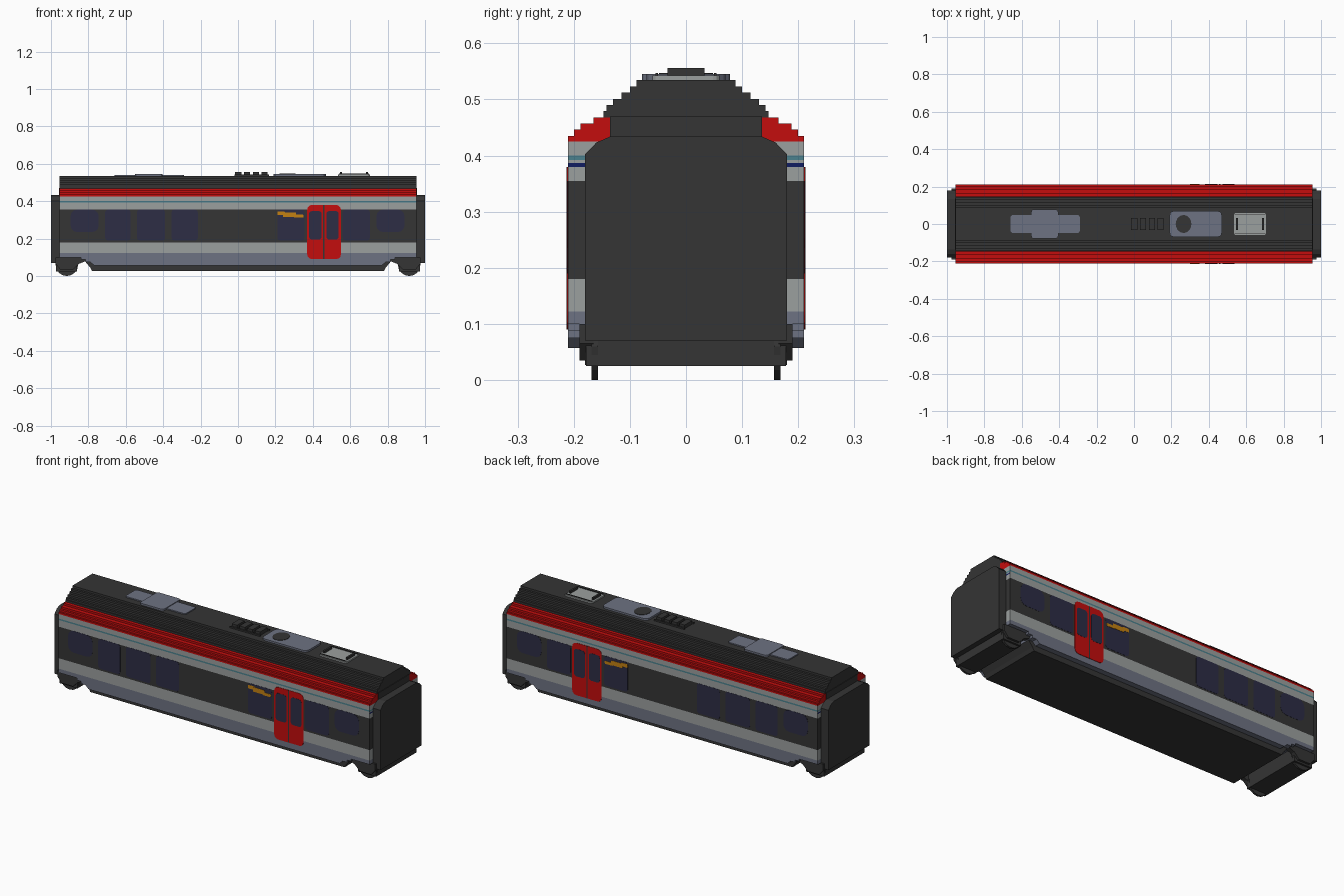
import bpy, bmesh, math

cube = bpy.data.objects.get("Cube")
if cube:
    bpy.data.objects.remove(cube, do_unlink=True)


def material(name, rgb):
    m = bpy.data.materials.new(name)
    m.use_nodes = True
    m.diffuse_color = (*rgb, 1)
    m.node_tree.nodes["Principled BSDF"].inputs["Base Color"].default_value = (*rgb, 1)
    return m


DARK = material("charcoal", (0.035, 0.035, 0.035))
LIGHT = material("light_grey", (0.33, 0.35, 0.345))
SLATE = material("slate_grey", (0.155, 0.17, 0.225))
RED = material("red", (0.55, 0.004, 0.004))
GLASS = material("window_blue", (0.026, 0.026, 0.06))
ORANGE = material("orange", (0.55, 0.22, 0.006))
TEAL = material("teal", (0.07, 0.22, 0.27))
NAVY = material("navy", (0.005, 0.012, 0.12))

LENGTH = 0.955      # half length of the body
WIDTH = 0.21        # half width of the body


def finish(name, bm, mats):
    bmesh.ops.recalc_face_normals(bm, faces=bm.faces[:])
    mesh = bpy.data.meshes.new(name)
    bm.to_mesh(mesh)
    bm.free()
    for m in mats:
        mesh.materials.append(m)
    ob = bpy.data.objects.new(name, mesh)
    bpy.context.collection.objects.link(ob)
    return ob


def prism(name, pts, axis, a, b, mat):
    """Extrude a flat outline along one axis."""
    place = {"x": lambda p, d: (d, p[0], p[1]),
             "y": lambda p, d: (p[0], d, p[1]),
             "z": lambda p, d: (p[0], p[1], d)}[axis]
    bm = bmesh.new()
    lo = [bm.verts.new(place(p, a)) for p in pts]
    hi = [bm.verts.new(place(p, b)) for p in pts]
    bm.faces.new(lo)
    bm.faces.new(hi)
    for i in range(len(pts)):
        j = (i + 1) % len(pts)
        bm.faces.new((lo[i], lo[j], hi[j], hi[i]))
    return finish(name, bm, [mat])


def rounded(x0, x1, y0, y1, r):
    """Rectangle outline with rounded corners."""
    pts = []
    corners = ((x1 - r, y1 - r), (x0 + r, y1 - r), (x0 + r, y0 + r), (x1 - r, y0 + r))
    for k, (cx, cy) in enumerate(corners):
        for t in (0, 30, 60, 90):
            ang = math.radians(90 * k + t)
            pts.append((cx + r * math.cos(ang), cy + r * math.sin(ang)))
    return pts


def box(name, x0, x1, y0, y1, z0, z1, mat):
    return prism(name, [(x0, y0), (x1, y0), (x1, y1), (x0, y1)], "z", z0, z1, mat)


def mirrored(half):
    return half + [(-p, q) for p, q in reversed(half)]


def shell(name, half, mats, rule):
    """Symmetric section run along x; rule(z, is_end) picks the colour."""
    bm = bmesh.new()
    rows = [[bm.verts.new((x, y, z)) for x, y in
             ((-LENGTH, -w), (LENGTH, -w), (LENGTH, w), (-LENGTH, w))] for w, z in half]
    bm.faces.new(rows[0])
    bm.faces.new(rows[-1]).material_index = rule(half[-1][1], False)
    for (w0, z0), (w1, z1), lo, hi in zip(half, half[1:], rows, rows[1:]):
        for k in range(4):
            if k % 2 and z0 == z1:
                continue
            j = (k + 1) % 4
            f = bm.faces.new((lo[k], lo[j], hi[j], hi[k]))
            f.material_index = rule((z0 + z1) / 2, k % 2 == 1)
    return finish(name, bm, mats)


# Body with horizontal colour bands
BANDS = [(0.18, 1), (0.355, 0), (0.38, 1), (0.387, 3), (0.392, 1), (0.4, 2), (0.425, 1)]


def band_colour(z, is_end):
    index = next(i for top, i in BANDS if z <= top)
    return 1 if index == 3 and not is_end else index


shell("body", [(WIDTH, 0.122)] + [(WIDTH, top) for top, _ in BANDS],
      [DARK, LIGHT, TEAL, NAVY], band_colour)

# Stepped roof: red eaves, charcoal above
STEPS = [(0.21, 0.435), (0.2, 0.446), (0.188, 0.457), (0.165, 0.468), (0.147, 0.479),
         (0.142, 0.49), (0.13, 0.501), (0.115, 0.512), (0.1, 0.523), (0.088, 0.535)]
roof, base = [], 0.425
for w, top in STEPS:
    roof += [(w, base), (w, top)]
    base = top
shell("roof", roof, [DARK, RED], lambda z, is_end: 1 if z < 0.469 else 0)

# Slate skirt, raised over the wheels
skirt = [(LENGTH, 0.122), (LENGTH, 0.1), (0.84, 0.1), (0.84, 0.088), (0.815, 0.088),
         (0.815, 0.075), (0.79, 0.075), (0.77, 0.057)]
prism("skirt", mirrored(skirt), "y", -WIDTH, WIDTH, SLATE)

# Underframe slab
prism("underframe", mirrored([(0.815, 0.075), (0.79, 0.045), (0.78, 0.027)]),
      "y", -0.18, 0.18, DARK)

# Both ends: gangway, end plate, axle beam, wheels
gangway = [(0.18, 0.07), (0.18, 0.402), (0.17, 0.412), (0.16, 0.423), (0.135, 0.434)]
for s, end in ((-1, "right"), (1, "left")):
    prism(end + "_gangway", mirrored(gangway), "x", s * 0.95, s * 1.0, DARK)
    box(end + "_roof_end_plate", s * 0.95, s * 0.958, -0.135, 0.135, 0.42, 0.47, DARK)
    box(end + "_axle_beam", s * 0.86, s * 0.972, -0.178, 0.178, 0.025, 0.1, DARK)
    for t, side in ((-1, "front"), (1, "back")):
        disc = [(s * 0.915 + 0.06 * math.cos(k * math.pi / 8),
                 0.06 + 0.06 * math.sin(k * math.pi / 8)) for k in range(16)]
        prism(f"{end}_{side}_wheel", disc, "y", t * 0.157, t * 0.168, DARK)
        arm = [(s * x, z) for x, z in ((0.8, 0.1), (0.8, 0.085), (0.85, 0.065), (0.88, 0.035),
                                       (0.95, 0.035), (0.975, 0.065), (0.975, 0.1))]
        prism(f"{end}_{side}_axle_box", arm, "y", t * 0.165, t * 0.19, DARK)

# Side windows and doors, the same on both sides
WINDOWS = [(-0.895, -0.745, 0.235), (-0.71, -0.575, 0.19), (-0.54, -0.39, 0.19),
           (-0.355, -0.215, 0.19), (0.21, 0.355, 0.19), (0.56, 0.705, 0.19), (0.74, 0.89, 0.235)]
for s, side in ((-1, "front"), (1, "back")):
    def plate(name, outline, lift, mat):
        prism(f"{side}_{name}", outline, "y", s * (WIDTH - 0.003), s * (WIDTH + lift), mat)

    for n, (x0, x1, z0) in enumerate(WINDOWS):
        plate(f"window_{n + 1}", rounded(x0, x1, z0, 0.355, 0.035 if z0 > 0.2 else 0.015),
              0.001, GLASS)
    plate("door", rounded(0.37, 0.55, 0.09, 0.38, 0.025), 0.002, RED)
    plate("door_gap", rounded(0.455, 0.462, 0.09, 0.38, 0.002), 0.003, DARK)
    plate("door_window_a", rounded(0.38, 0.447, 0.195, 0.347, 0.015), 0.003, GLASS)
    plate("door_window_b", rounded(0.472, 0.538, 0.195, 0.347, 0.015), 0.003, GLASS)
    # Orange marking beside the door
    for n, (x0, x1, z0, z1) in enumerate(((0.21, 0.25, 0.325, 0.345), (0.24, 0.31, 0.315, 0.34),
                                          (0.3, 0.35, 0.312, 0.328))):
        plate(f"marking_{n + 1}", rounded(x0, x1, z0, z1, 0.004), 0.002 + n * 0.0004, ORANGE)

# Roof equipment
TOP = 0.53
prism("long_roof_unit", rounded(-0.66, -0.29, -0.048, 0.048, 0.012), "z", TOP, 0.541, SLATE)
prism("wide_roof_unit", rounded(-0.55, -0.405, -0.078, 0.078, 0.015), "z", TOP, 0.545, SLATE)
prism("cooling_unit", rounded(0.19, 0.47, -0.07, 0.07, 0.025), "z", TOP, 0.545, SLATE)
fan = [(0.265 + 0.042 * math.cos(k * math.pi / 10), 0.048 * math.sin(k * math.pi / 10))
       for k in range(20)]
prism("cooling_fan", fan, "z", TOP, 0.547, DARK)
for n in range(4):
    x = -0.015 + n * 0.047
    box(f"resistor_{n + 1}", x, x + 0.033, -0.033, 0.033, TOP, 0.555, DARK)
for y in (-0.04, 0.04):
    box("resistor_rail", -0.02, 0.165, y - 0.004, y + 0.004, TOP, 0.543, DARK)
prism("light_roof_unit", rounded(0.535, 0.705, -0.06, 0.06, 0.012), "z", TOP, 0.543, LIGHT)
for x in (0.55, 0.69):
    box("roof_unit_post", x - 0.005, x + 0.005, -0.033, 0.033, TOP, 0.556, DARK)
for y in (-0.052, 0.052):
    box("roof_unit_rail", 0.54, 0.7, y - 0.002, y + 0.002, TOP, 0.547, DARK)
